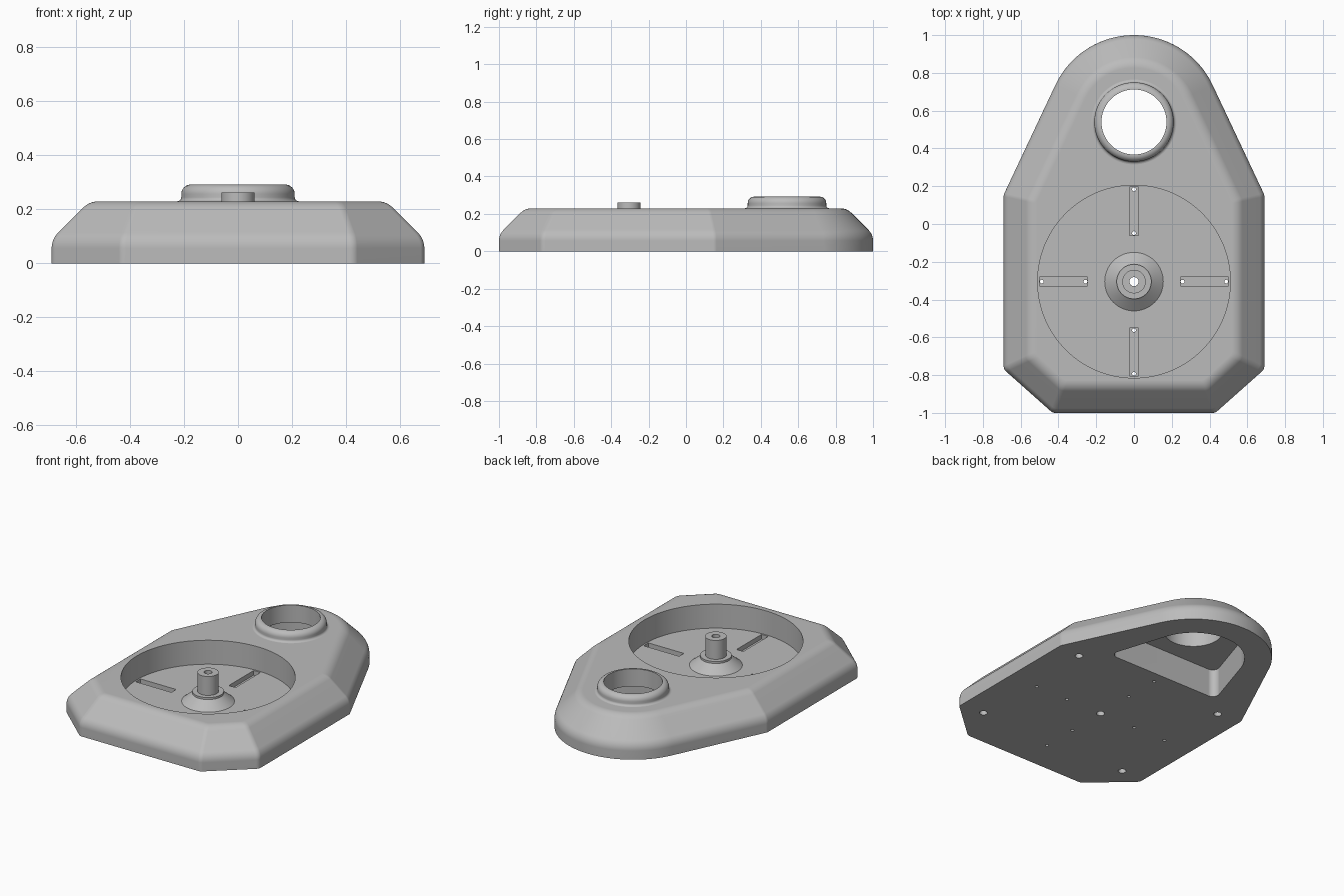
import bpy, bmesh, math
from math import radians, sin, cos, pi
from mathutils import Vector, Matrix

cube = bpy.data.objects.get("Cube")
if cube:
    bpy.data.objects.remove(cube, do_unlink=True)

GREY = (0.5, 0.5, 0.5, 1)
mat = bpy.data.materials.new("plain grey")
mat.use_nodes = True
mat.diffuse_color = GREY
mat.node_tree.nodes["Principled BSDF"].inputs["Base Color"].default_value = GREY

HUB = Vector((0, -0.305))     # dish centre
EYE = Vector((0, 0.54))       # ring centre
TOP, FLOOR = 0.23, 0.075


def ray(angle):
    return Vector((cos(angle), sin(angle)))


def arc(centre, radius, start, end, steps):
    return [Vector(centre) + radius * ray(start + (end - start) * i / steps)
            for i in range(steps + 1)]


def make_object(name, bm):
    bmesh.ops.recalc_face_normals(bm, faces=bm.faces)
    mesh = bpy.data.meshes.new(name)
    bm.to_mesh(mesh)
    bm.free()
    obj = bpy.data.objects.new(name, mesh)
    bpy.context.collection.objects.link(obj)
    mesh.materials.append(mat)
    return obj


def loft(name, rings, closed=False):
    """Skin equal-length rings; cap the ends unless the section is closed."""
    bm = bmesh.new()
    loops = [[bm.verts.new(p) for p in ring] for ring in rings]
    n = len(loops[0])
    pairs = list(zip(loops, loops[1:]))
    if closed:
        pairs.append((loops[-1], loops[0]))
    else:
        bm.faces.new(loops[0])
        bm.faces.new(loops[-1])
    for a, b in pairs:
        for i in range(n):
            j = (i + 1) % n
            bm.faces.new((a[i], a[j], b[j], b[i]))
    return make_object(name, bm)


def prism(name, outline, z0, z1):
    return loft(name, [[(x, y, z) for x, y in outline] for z in (z0, z1)])


def disc(centre, radius, steps=24):
    return arc(centre, radius, 0, 2 * pi, steps)[:-1]


def lathe(name, section, centre, steps=96):
    """Revolve a closed (radius, z) section around a vertical axis."""
    rings = [[(x, y, z) for x, y in disc(centre, r, steps)] for r, z in section]
    return loft(name, rings, closed=True)


def activate(obj):
    bpy.ops.object.select_all(action="DESELECT")
    obj.select_set(True)
    bpy.context.view_layer.objects.active = obj


def finish(obj):
    activate(obj)
    bpy.ops.object.shade_smooth_by_angle(angle=radians(30))
    weighted = obj.modifiers.new("even_normals", "WEIGHTED_NORMAL")
    weighted.keep_sharp = True


def carve(obj, cutter):
    mod = obj.modifiers.new("cut", "BOOLEAN")
    mod.operation, mod.solver, mod.object = "DIFFERENCE", "EXACT", cutter
    activate(obj)
    bpy.ops.object.modifier_apply(modifier=mod.name)
    bpy.data.objects.remove(cutter, do_unlink=True)


# Body outline: straight sides with rounded corners and a round back end
ANGLES = [radians(a) for a in (-90, -49.6, 0, 25.2)]
CORNERS = [Vector(c) for c in ((0.43, -1), (0.69, -0.77), (0.69, 0.155))]
SOFT = 0.04


def body_outline(inset):
    half = []
    for corner, a, b in zip(CORNERS, ANGLES, ANGLES[1:]):
        miter = (ray(a) + ray(b)) / (1 + ray(a).dot(ray(b)))
        half += arc(corner - miter * (inset + SOFT), SOFT, a, b, 5)
    half += arc(EYE, 0.46 - inset, ANGLES[-1], pi / 2, 24)
    return half + [Vector((-p.x, p.y)) for p in reversed(half[:-1])]


# Body side section: upright skirt, soft edge, slope, soft edge
R = 0.08
t = R * math.tan(pi / 8)
section = [(0, 0)]
section += [(R - R * cos(a), 0.09 - t + R * sin(a))
            for a in (i * pi / 20 for i in range(6))]
section += [(0.14 + t - R * cos(a), TOP - R + R * sin(a))
            for a in (pi / 4 + i * pi / 20 for i in range(6))]
body = loft("base_body", [[(p.x, p.y, z) for p in body_outline(d)] for d, z in section])

# Round dish and the hole through its middle
carve(body, prism("dish_cut", disc(HUB, 0.51, 128), FLOOR, 0.4))
carve(body, prism("axle_cut", disc(HUB, 0.024, 32), -0.1, 0.2))

# Four radial slots, each with a pin hole at both ends
for k in range(4):
    out = ray(k * pi / 2)
    side = Vector((-out.y, out.x)) * 0.024
    slot = [HUB + out * 0.245 - side, HUB + out * 0.5 - side,
            HUB + out * 0.5 + side, HUB + out * 0.245 + side]
    carve(body, prism("slot_cut", slot, 0.045, 0.1))
    for reach in (0.257, 0.488):
        carve(body, prism("pin_cut", disc(HUB + out * reach, 0.01, 16), -0.1, 0.06))

# Blind screw holes underneath
for sx in (-1, 1):
    for sy in (-1, 1):
        spot = HUB + Vector((sx * 0.53, sy * 0.435))
        carve(body, prism("screw_cut", disc(spot, 0.023), -0.1, 0.08))

# Rounded triangular pocket underneath, opening into the ring
low = Vector((0.35, 0.3))
gap = low - EYE
tangent = math.atan2(gap.y, gap.x) + math.acos((0.3 - 0.04) / gap.length)
right = arc(low, 0.04, -pi / 2, tangent, 10) + arc(EYE, 0.3, tangent, pi / 2, 20)
pocket = right + [Vector((-p.x, p.y)) for p in reversed(right[:-1])]
carve(body, prism("pocket_cut", pocket, -0.1, 0.18))
carve(body, prism("ring_cut", disc(EYE, 0.172, 96), 0.1, 0.4))
finish(body)

# Raised ring with a rounded lip and a filleted foot
lip = arc((0.175, 0.257), 0.035, pi / 2, 0, 8)
foot = arc((0.225, 0.245), 0.015, pi, 1.5 * pi, 5)
ring = [(0.172, 0.22), (0.172, 0.292)] + [tuple(p) for p in lip + foot] + [(0.225, 0.22)]
finish(lathe("raised_ring", ring, EYE))

# Conical hub with collar and hollow post
hub = [(0.024, 0.07), (0.155, 0.07), (0.155, FLOOR), (0.092, 0.127), (0.092, 0.14),
       (0.062, 0.14), (0.062, 0.262), (0.024, 0.262)]
finish(lathe("centre_hub", hub, HUB, 64))
